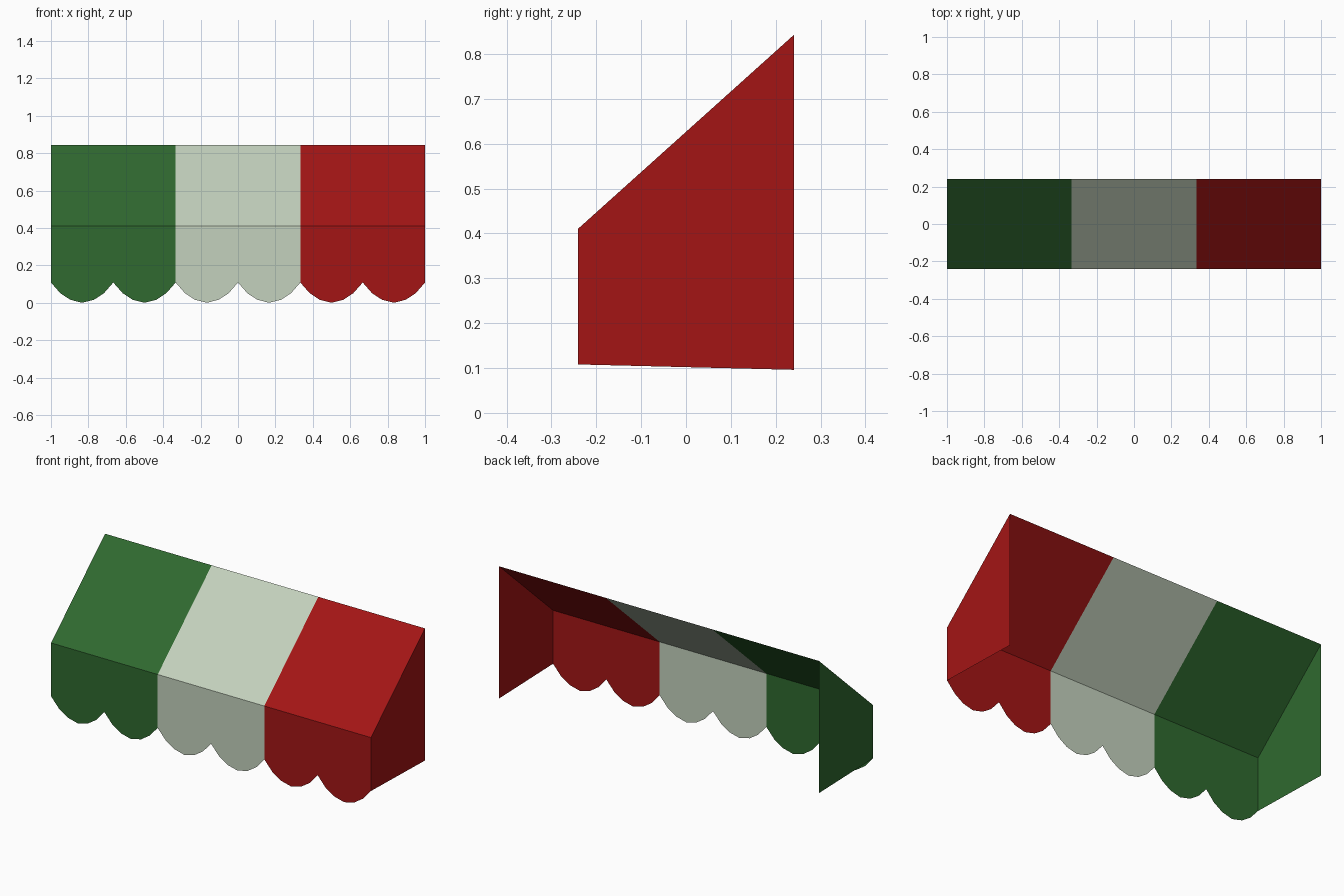
import bpy

if "Cube" in bpy.data.objects:
    bpy.data.objects.remove(bpy.data.objects["Cube"])

Y, TOP, EAVE, SKIRT, BACK = 0.241, 0.843, 0.41, 0.108, 0.096
STRIPES = 3
W = 2 / STRIPES


def material(name, rgb):
    m = bpy.data.materials.new(name)
    m.diffuse_color = (*rgb, 1)
    m.use_nodes = True
    m.node_tree.nodes["Principled BSDF"].inputs["Base Color"].default_value = m.diffuse_color
    return m


MATS = [material("green cloth", (0.029, 0.143, 0.029)),
        material("off white cloth", (0.55, 0.64, 0.51)),
        material("red cloth", (0.37, 0.0075, 0.0075))]


def sheet(name, polygons, mat):
    """Single-layer cloth made of separate convex polygons."""
    verts, faces = [], []
    for poly in polygons:
        faces.append(range(len(verts), len(verts) + len(poly)))
        verts += poly
    mesh = bpy.data.meshes.new(name)
    mesh.from_pydata(verts, [], [list(f) for f in faces])
    mesh.materials.append(mat)
    obj = bpy.data.objects.new(name, mesh)
    bpy.context.collection.objects.link(obj)


# Half scallop profile: fraction of width, height above ground
HALF = [(0, SKIRT), (0.15, 0.051), (0.31, 0.016)]
SCALLOP = HALF + [(0.5, 0.0)] + [(1 - u, z) for u, z in reversed(HALF)]

for i, mat in enumerate(MATS):
    x0 = -1 + i * W
    x1 = x0 + W
    # Sloping roof stripe
    sheet(f"roof_stripe_{i + 1}", [[(x0, -Y, EAVE), (x1, -Y, EAVE),
                                    (x1, Y, TOP), (x0, Y, TOP)]], mat)
    # Hanging front valance with two scallops
    w = W / 2
    sheet(f"valance_{i + 1}",
          [[(x0 + k * w, -Y, EAVE)]
           + [(x0 + (k + u) * w, -Y, z) for u, z in SCALLOP]
           + [(x0 + (k + 1) * w, -Y, EAVE)] for k in range(2)], mat)

# Side panels, each in the colour of the stripe it meets
for name, x, mat in (("left_side", -1, MATS[0]), ("right_side", 1, MATS[-1])):
    panel = [(x, -Y, SKIRT), (x, Y, BACK), (x, Y, TOP), (x, -Y, EAVE)]
    sheet(name, [panel if x > 0 else panel[::-1]], mat)
